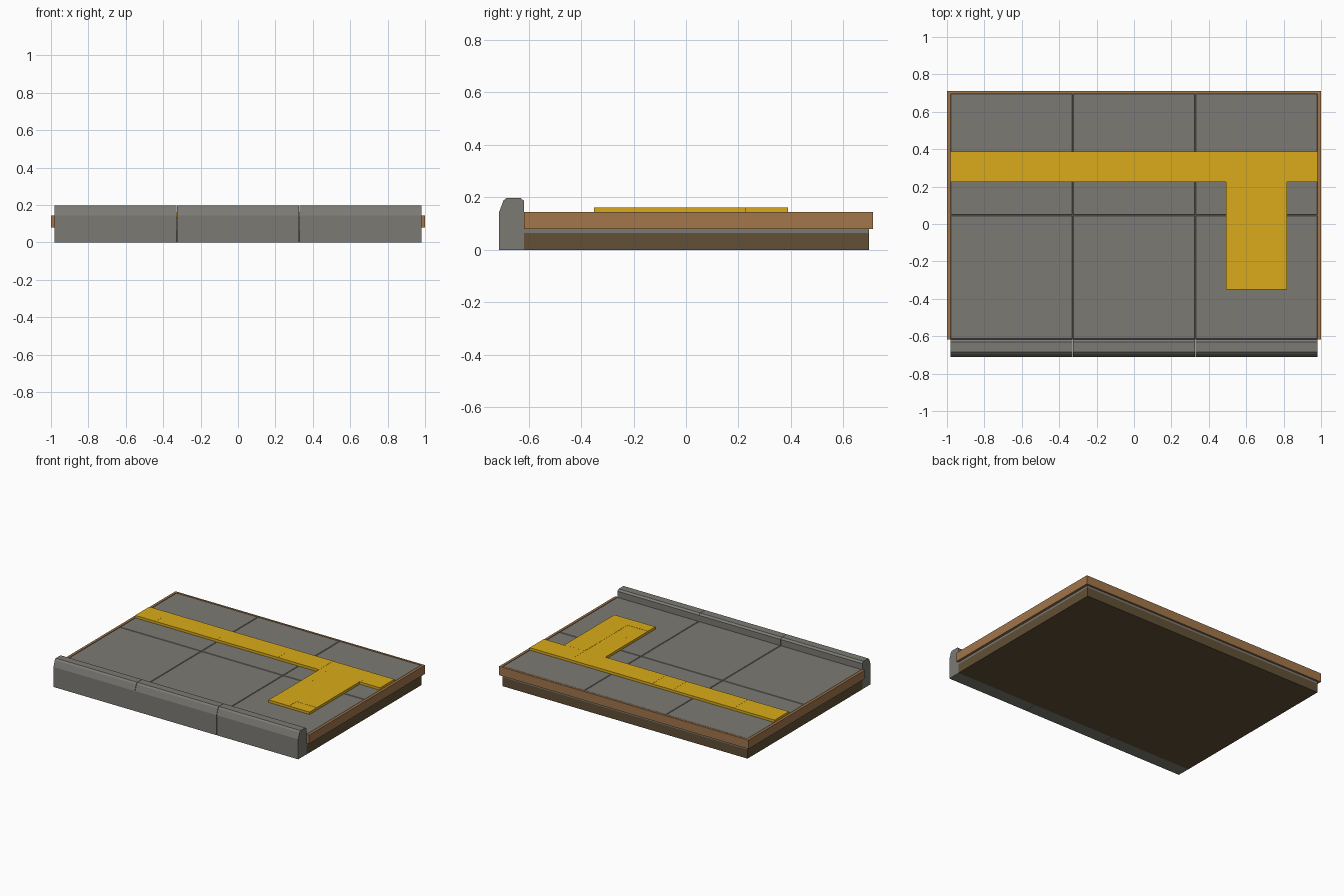
import bpy, bmesh, random

random.seed(4)
if "Cube" in bpy.data.objects:
    bpy.data.objects.remove(bpy.data.objects["Cube"], do_unlink=True)


def material(name, rgb):
    m = bpy.data.materials.new(name)
    m.use_nodes = True
    m.diffuse_color = (*rgb, 1)
    bsdf = next(n for n in m.node_tree.nodes if n.type == 'BSDF_PRINCIPLED')
    bsdf.inputs["Base Color"].default_value = (*rgb, 1)
    return m


concrete = material("concrete grey", (0.2, 0.195, 0.175))
earth = material("earth brown", (0.12, 0.08, 0.035))
wood = material("wood brown", (0.36, 0.18, 0.07))
yellow = material("tactile yellow", (0.70, 0.41, 0.01))


def finish(name, bm, mat):
    bmesh.ops.recalc_face_normals(bm, faces=bm.faces)
    mesh = bpy.data.meshes.new(name)
    bm.to_mesh(mesh)
    bm.free()
    mesh.materials.append(mat)
    ob = bpy.data.objects.new(name, mesh)
    bpy.context.collection.objects.link(ob)
    return ob


def box(name, x, y, z, mat, bevel=0):
    bm = bmesh.new()
    bmesh.ops.create_cube(bm, size=1)
    for v in bm.verts:
        v.co = [r[0] if c < 0 else r[1] for c, r in zip(v.co, (x, y, z))]
    ob = finish(name, bm, mat)
    if bevel:
        mod = ob.modifiers.new("worn edge", 'BEVEL')
        mod.width = bevel
        mod.segments = 1
    return ob


HALF = 0.982           # half width of the paved area
FRONT, BACK = -0.617, 0.698
TOP = 0.143
slab = 2 * HALF / 3
tile = 2 * HALF / 12

# Ground layer and the bedding under the paving
box("earth_base", (-HALF, HALF), (FRONT, BACK), (0, 0.065), earth)
box("paving_bed", (-HALF, HALF), (FRONT, BACK), (0.065, TOP - 0.006), concrete)

# Wooden edging on three sides
box("back_edging", (-1, 1), (BACK, 0.712), (0.08, TOP + 0.001), wood)
for side, x in (("left", (HALF, 1)), ("right", (-1, -HALF))):
    box(side + "_edging", x, (FRONT, BACK), (0.08, TOP + 0.001), wood)

# Paving slabs and kerb stones, three across
kerb_profile = [(-0.712, 0), (-0.712, 0.145), (-0.696, 0.188), (-0.685, 0.198),
                (-0.63, 0.198), (FRONT, 0.186), (FRONT, 0)]
for i in range(3):
    x0 = -HALF + i * slab
    x1 = x0 + slab
    for row, y in (("front", (FRONT, 0.048)), ("back", (0.048, BACK))):
        box(f"{row}_slab_{i}", (x0 + 0.001, x1 - 0.001), (y[0] + 0.001, y[1] - 0.001),
            (TOP - 0.03, TOP), concrete, 0.003)
    bm = bmesh.new()
    ring = [bm.verts.new((x0 + 0.001, y, z)) for y, z in kerb_profile]
    face = bm.faces.new(ring)
    ext = bmesh.ops.extrude_face_region(bm, geom=[face])
    for v in ext["geom"]:
        if isinstance(v, bmesh.types.BMVert):
            v.co.x = x1 - 0.001
    finish(f"kerb_stone_{i}", bm, concrete)

# Tactile tiles: one strip across, and a two-wide spur towards the kerb
strip_back = 0.388
cells = [(c, 0) for c in range(12)]
cells += [(c, r) for c in (9, 10) for r in range(1, 5)]
spur_step = 0.735 / 4.5
for c, r in cells:
    x0 = -HALF + c * tile
    y1 = strip_back - r * spur_step
    y0 = max(y1 - spur_step, -0.35)
    box(f"tactile_tile_{c}_{r}", (x0, x0 + tile), (y0, y1),
        (TOP - 0.01, 0.161 + random.uniform(-0.0008, 0.0008)), yellow)
